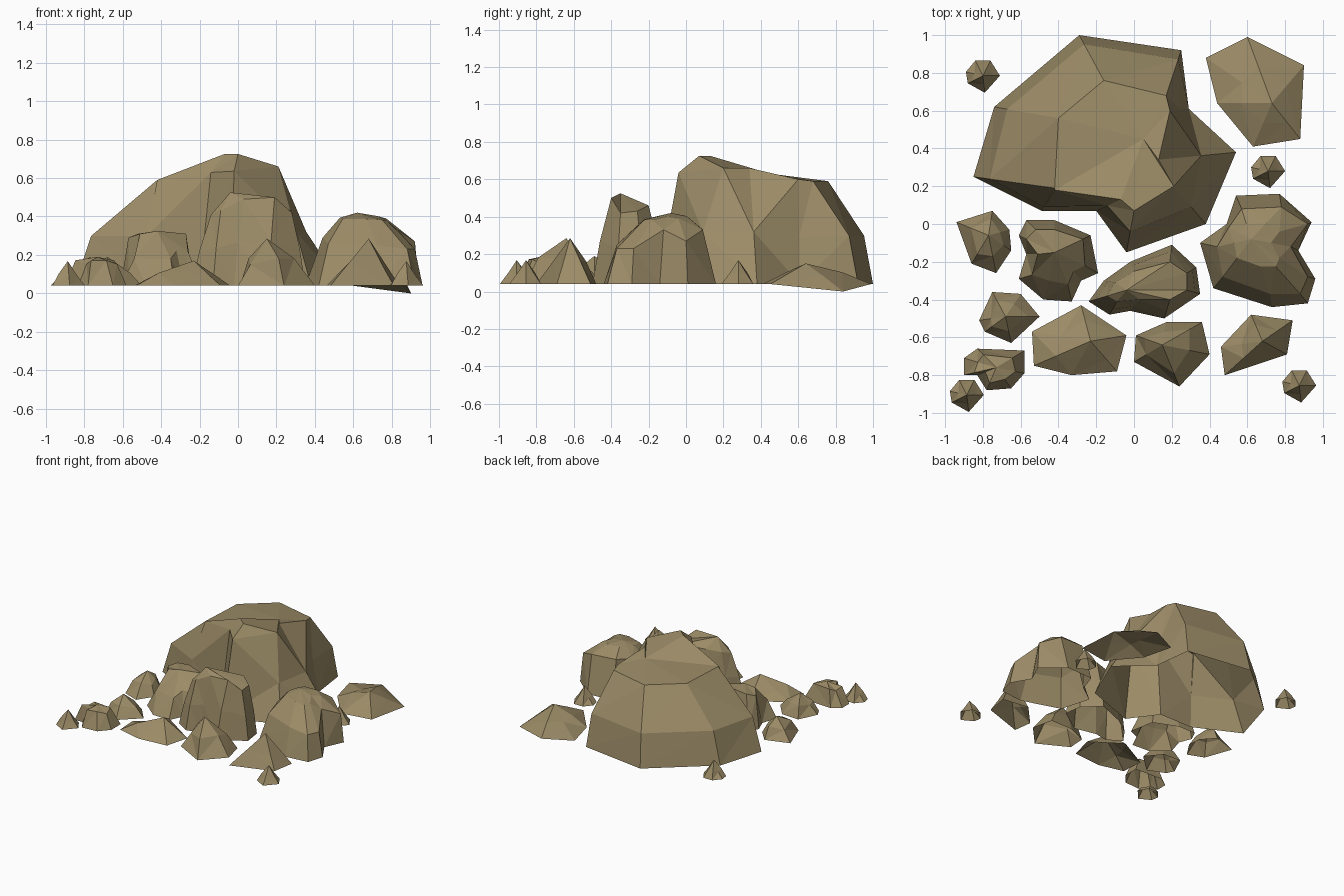
import bpy, bmesh
from mathutils import Vector

if "Cube" in bpy.data.objects:
    bpy.data.objects.remove(bpy.data.objects["Cube"])

BASE = 0.04
stone = bpy.data.materials.new("sandstone")
stone.diffuse_color = (0.33, 0.26, 0.135, 1)
stone.use_nodes = True
stone.node_tree.nodes["Principled BSDF"].inputs["Base Color"].default_value = stone.diffuse_color


def between(low, high, steps):
    """Ring between two rings; each step is (sideways share, height share)."""
    ring = []
    for a, b, (s, h) in zip(low, high, steps):
        m = a.lerp(b, s)
        m.z = a.z + (b.z - a.z) * h
        ring.append(m)
    return ring


def rock(name, base, apex, crown=None, size=0.6, level=0.62, bulge=None, cap=None, tilt=None):
    """Open-bottomed faceted shell: ground outline, optional bulge, crown ring, optional cap, peak."""
    peak = Vector(apex)
    low = [Vector((x, y, BASE)) for x, y in base]
    n = len(low)
    if tilt:
        low[tilt[0]].z = tilt[1]
    if crown:
        high = [Vector(p) for p in crown]
    else:  # crown is the outline drawn in towards the peak, slightly uneven
        high = between(low, [peak] * n,
                       [(1 - size + (-.06 if i % 2 else .05), level + (.05 if i % 3 else -.08))
                        for i in range(n)])
    rings = [low, high]
    if bulge:
        rings.insert(1, between(low, high, bulge))
    if cap:
        rings.append(between(high, [peak] * n, [cap] * n))
    area = sum(low[i - 1].x * low[i].y - low[i].x * low[i - 1].y for i in range(n))
    if area < 0:
        rings = [r[::-1] for r in rings]
    bm = bmesh.new()
    vs = [[bm.verts.new(p) for p in r] for r in rings]
    top = bm.verts.new(peak)
    for i in range(n):
        j = (i + 1) % n
        for a, b in zip(vs, vs[1:]):
            bm.faces.new((a[i], a[j], b[j], b[i]))
        bm.faces.new((vs[-1][i], vs[-1][j], top))
    bmesh.ops.remove_doubles(bm, verts=bm.verts[:], dist=0.001)
    bmesh.ops.triangulate(bm, faces=bm.faces[:])
    me = bpy.data.meshes.new(name)
    bm.to_mesh(me)
    bm.free()
    me.materials.append(stone)
    ob = bpy.data.objects.new(name, me)
    bpy.context.collection.objects.link(ob)


# Main boulder: bulging back and left, straight right side, summit above a front nose
round_side, straight = (.2, .47), (.45, .45)
rock("main_boulder",
     [(-.85, .25), (-.74, .62), (-.29, 1), (.25, .92), (.29, .61),
      (.54, .38), (.38, 0), (-.04, -.15), (-.2, .07), (-.49, .07)],
     (.05, .45, .63),
     [(-.42, .19, .59), (-.4, .56, .59), (-.16, .76, .59), (.17, .68, .59), (.19, .6, .6),
      (.13, .34, .66), (.21, .2, .66), (0, .07, .725), (-.07, .13, .725), (-.42, .18, .59)],
     bulge=[round_side] * 4 + [straight] * 3 + [(.5, .87), (.45, .86), round_side])

# Medium boulders
rock("right_boulder",
     [(.35, -.1), (.49, 0), (.54, .15), (.77, .16), (.94, .01),
      (.87, -.14), (.96, -.29), (.92, -.42), (.73, -.44), (.42, -.34)],
     (.62, -.08, .42),
     [(.44, -.12, .29), (.5, -.02, .33), (.57, .08, .34), (.78, .09, .33), (.92, 0, .27),
      (.83, -.12, .33), (.92, -.28, .23), (.88, -.37, .23), (.72, -.37, .25), (.47, -.28, .26)],
     cap=(.5, .8))
rock("center_boulder",
     [(-.24, -.41), (-.16, -.3), (-.02, -.2), (.2, -.11), (.33, -.23),
      (.35, -.37), (.16, -.5), (-.02, -.46), (-.13, -.48)],
     (-.04, -.35, .525),
     [(-.14, -.38, .41), (-.1, -.31, .43), (0, -.25, .45), (.19, -.2, .46), (.28, -.26, .43),
      (.28, -.35, .42), (.19, -.4, .5), (.03, -.4, .49), (-.09, -.41, .43)],
     bulge=[(.4, .5)] * 9)
rock("left_boulder",
     [(-.61, -.06), (-.57, .02), (-.42, .02), (-.23, -.06), (-.19, -.26),
      (-.28, -.3), (-.33, -.41), (-.48, -.4), (-.61, -.29), (-.57, -.16)],
     (-.42, -.15, .325),
     [(-.57, -.08, .29), (-.52, -.03, .31), (-.42, -.03, .32), (-.27, -.08, .31), (-.26, -.22, .22),
      (-.32, -.25, .22), (-.35, -.32, .18), (-.45, -.3, .18), (-.54, -.27, .18), (-.51, -.16, .31)])
rock("lumpy_rock",
     [(-.9, -.71), (-.83, -.66), (-.58, -.67), (-.58, -.79),
      (-.65, -.87), (-.78, -.88), (-.83, -.8), (-.9, -.8)],
     (-.73, -.76, .19), size=.62, level=.83)

# Low slab, one corner sunk to the ground
rock("flat_slab",
     [(.38, .88), (.6, .99), (.9, .84), (.88, .45), (.63, .41), (.44, .64)],
     (.73, .64, .15), size=.5, level=.52, tilt=(2, 0))

# Pointed rocks along the front and left
rock("front_left_rock",
     [(-.54, -.57), (-.28, -.43), (-.04, -.59), (-.09, -.78), (-.33, -.8), (-.53, -.75)],
     (-.23, -.62, .17), size=.55, level=.46)
rock("front_middle_rock",
     [(0, -.73), (.01, -.59), (.17, -.52), (.36, -.52), (.4, -.69), (.24, -.86)],
     (.15, -.64, .285), size=.62, level=.53)
rock("front_right_rock",
     [(.46, -.65), (.62, -.48), (.84, -.51), (.81, -.69), (.48, -.8)],
     (.68, -.62, .285), size=.55, level=.45)
rock("side_rock_a",
     [(-.94, .01), (-.75, .07), (-.66, -.03), (-.65, -.14), (-.73, -.26), (-.86, -.21)],
     (-.77, -.06, .19), size=.6, level=.58)
rock("side_rock_b",
     [(-.82, -.51), (-.75, -.36), (-.6, -.37), (-.5, -.49), (-.65, -.63), (-.79, -.57)],
     (-.68, -.49, .19), size=.6, level=.53)

# Four identical small pointed pebbles
pebble = [(-.09, .02), (-.04, .08), (.04, .08), (.09, 0), (.01, -.09), (-.08, -.04)]
for k, (px, py) in enumerate([(-.8, .785), (.71, .28), (-.885, -.905), (.875, -.855)]):
    rock(f"pebble_{k + 1}", [(px + x, py + y) for x, y in pebble],
         (px, py, .168), size=.55, level=.42)
